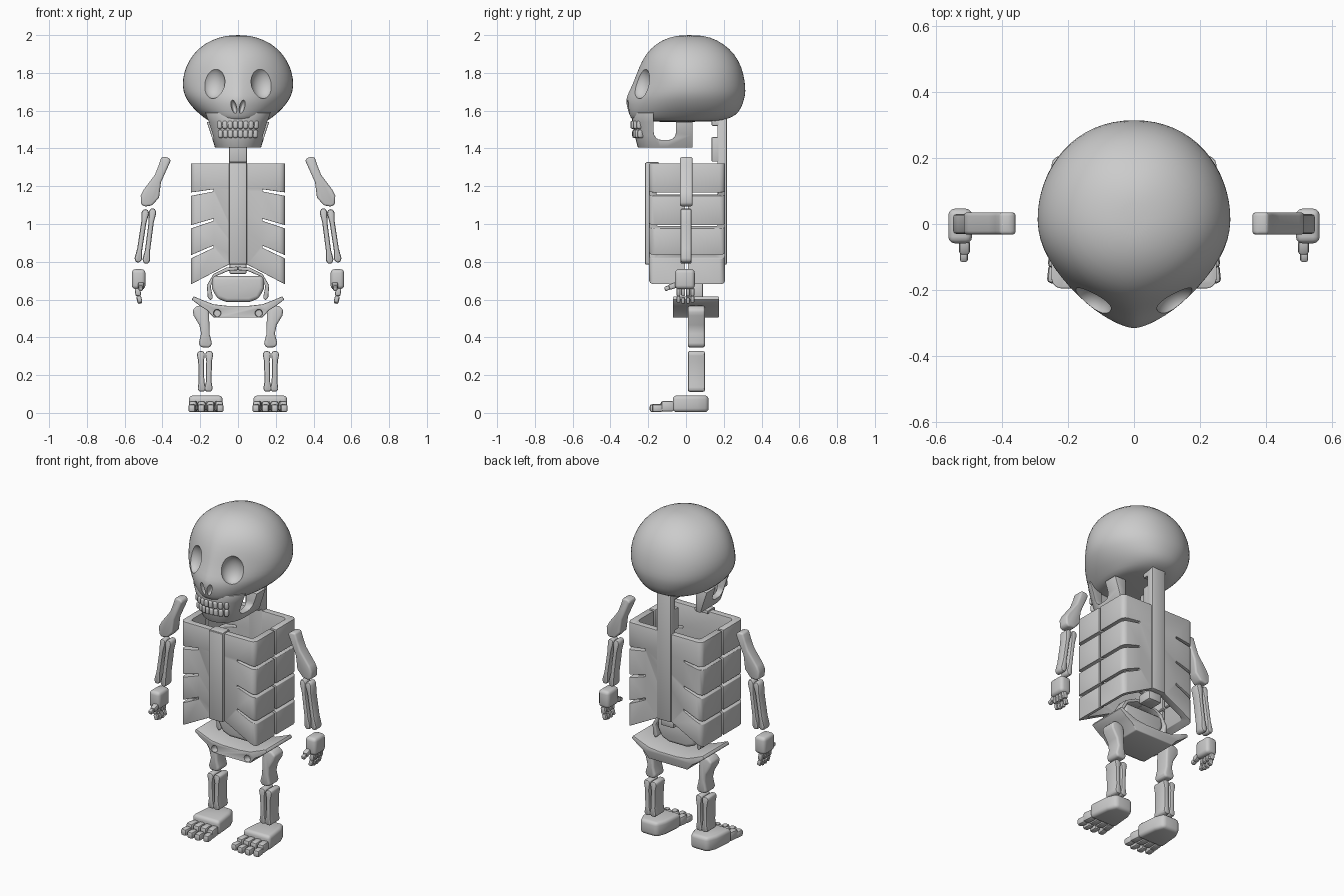
import bpy, bmesh, math
from mathutils import Matrix, Vector

if "Cube" in bpy.data.objects:
    bpy.data.objects.remove(bpy.data.objects["Cube"])

def finish(name, bm, bevel=0, seg=2, mirror=False, subsurf=0, cutters=()):
    """Turn a bmesh into an object, bake its modifiers, smooth it."""
    bmesh.ops.recalc_face_normals(bm, faces=bm.faces)
    me = bpy.data.meshes.new(name)
    bm.to_mesh(me)
    bm.free()
    ob = bpy.data.objects.new(name, me)
    bpy.context.collection.objects.link(ob)
    if subsurf:
        ob.modifiers.new("Sub", 'SUBSURF').levels = subsurf
    for c in cutters:
        m = ob.modifiers.new("Cut", 'BOOLEAN')
        m.operation, m.object, m.solver = 'DIFFERENCE', c, 'EXACT'
        c.hide_render = True
    if bevel:
        m = ob.modifiers.new("Bevel", 'BEVEL')
        m.width, m.segments, m.limit_method = bevel, seg, 'ANGLE'
        m.angle_limit = math.radians(35)
    if mirror:
        m = ob.modifiers.new("Mirror", 'MIRROR')
        m.use_mirror_merge = False
    bpy.ops.object.select_all(action='DESELECT')
    ob.select_set(True)
    bpy.context.view_layer.objects.active = ob
    bpy.ops.object.convert(target='MESH')
    bpy.ops.object.shade_smooth_by_angle(angle=math.radians(40))
    for c in cutters:
        bpy.data.objects.remove(c)
    return ob

def prism(name, pts, lo, hi, axis='y', **kw):
    """Extrude an outline: (x, z) along y, or (x, y) along z."""
    bm = bmesh.new()
    put = (lambda a, b, d: (a, d, b)) if axis == 'y' else (lambda a, b, d: (a, b, d))
    f = bm.faces.new([bm.verts.new(put(a, b, lo)) for a, b in pts])
    r = bmesh.ops.extrude_face_region(bm, geom=[f])
    bmesh.ops.translate(bm, vec=put(0, 0, hi - lo),
                        verts=[v for v in r['geom'] if isinstance(v, bmesh.types.BMVert)])
    return finish(name, bm, **kw)

def box(name, c, s, rot=0, axis='Z', **kw):
    bm = bmesh.new()
    bmesh.ops.create_cube(bm, size=1, matrix=Matrix.Translation(c) @ Matrix.Rotation(rot, 4, axis)
                          @ Matrix.Diagonal((*s, 1)))
    return finish(name, bm, **kw)

def ball(name, c, s, rot=0, axis='Z', **kw):
    bm = bmesh.new()
    bmesh.ops.create_uvsphere(bm, u_segments=32, v_segments=20, radius=1,
                              matrix=Matrix.Translation(c) @ Matrix.Rotation(rot, 4, axis)
                              @ Matrix.Diagonal((*s, 1)))
    return finish(name, bm, **kw)

def loft(rings):
    bm = bmesh.new()
    loops = [[bm.verts.new(p) for p in r] for r in rings]
    n = len(loops[0])
    for a, b in zip(loops, loops[1:]):
        for i in range(n):
            bm.faces.new((a[i], a[(i + 1) % n], b[(i + 1) % n], b[i]))
    bm.faces.new(loops[0])
    bm.faces.new(loops[-1])
    return bm

def bone(name, a, b, w, lo, hi):
    """Bone with flared ends from a to b in the front plane."""
    a, b = Vector(a), Vector(b)
    d = b - a
    n = Vector((-d.y, d.x)).normalized()
    prof = [(0, .6), (.07, 1), (.25, .68), (.75, .68), (.93, 1), (1, .6)]
    pts = [a + d * t + n * w * k for t, k in prof] + [a + d * t - n * w * k for t, k in prof[::-1]]
    return prism(name, pts, lo, hi, bevel=.01, mirror=True)

# Cranium: stacked rings (z, half width, front y, back y, front pointedness)
RINGS = [(2.0, .03, -.02, .06, 1), (1.99, .10, -.09, .13, 1), (1.955, .18, -.16, .2, 1),
         (1.9, .24, -.215, .26, 1.1), (1.83, .28, -.25, .297, 1.3), (1.76, .297, -.275, .313, 1.5),
         (1.7, .292, -.303, .318, 1.5), (1.66, .275, -.322, .31, 1.45), (1.61, .237, -.312, .293, 1.2),
         (1.575, .195, -.3, .265, 1), (1.55, .165, -.288, .21, 1), (1.54, .13, -.25, .12, 1)]

def skull_ring(z, w, yf, yb, p):
    out = []
    for i in range(32):
        t = 2 * math.pi * i / 32
        u, v = math.cos(t), math.sin(t)
        e = p if v < 0 else .92
        out.append((w * math.copysign(abs(u) ** e, u), .01 + (yb - .01) * v if v > 0 else .01 + (yf - .01) * -v, z))
    return out

cut = []
for s in (-1, 1):
    cut.append(ball("eye_cutter", (.133 * s, -.245, 1.75), (.066, .06, .086), s * .55))
    cut.append(ball("nose_cutter", (.022 * s, -.315, 1.62), (.014, .04, .038), s * .25, 'Y'))
finish("cranium", loft([skull_ring(*r) for r in RINGS]), subsurf=1, cutters=cut)

# Jaw: rounded front with open arms running back
def jaw_ring(z, w, yf):
    arc = [math.pi * i / 16 for i in range(17)]
    return [(w, .035, z)] + [(w * math.cos(a), -.1 + (yf + .1) * math.sin(a) ** .85, z) for a in arc] + [(-w, .035, z)]

jaw_cut = [box("mouth_cutter", (0, .02, 1.5), (.18, .4, .4)),
           box("cheek_cutter", (0, -.112, 1.545), (1, .118, .2), bevel=.04, seg=4),
           box("jaw_top_cutter", (0, .06, 1.64), (1, .34, .2))]
finish("jaw", loft([jaw_ring(1.405, .122, -.255), jaw_ring(1.47, .142, -.272),
                    jaw_ring(1.54, .165, -.285), jaw_ring(1.59, .185, -.285)]),
       cutters=jaw_cut, bevel=.006)

# Teeth: two rows following the jaw curve
for row, z in enumerate((1.525, 1.477)):
    for i in range(8):
        x = (i - 3.5) * (.027 - .001 * row)
        k = x / .15
        y = -.1 - (.18 - row * .01) * math.sqrt(1 - k * k) ** .85
        box("tooth", (x, y, z), (.025, .03, .042), k * .8, bevel=.009, seg=3)

# Spine with neck steps, and breastbone
box("spine", (0, .191, 1.18), (.094, .05, .79), bevel=.007)
box("neck_vertebra", (0, .165, 1.395), (.094, .06, .13), bevel=.006)
box("upper_vertebra", (0, .165, 1.54), (.094, .06, .04), bevel=.006)
box("breastbone", (0, -.195, 1.055), (.094, .045, .54), bevel=.007)
box("breastbone_cap", (0, -.178, 1.318), (.09, .065, .02), bevel=.004)

# Rib cage: hollow shell cut by slanted slots, side slits and an arched bottom
bm = bmesh.new()
bmesh.ops.create_cube(bm, size=1, matrix=Matrix.Translation((0, .006, 1)) @ Matrix.Diagonal((.5, .402, .64, 1)))
bmesh.ops.bevel(bm, geom=[e for e in bm.edges if abs(e.verts[0].co.z - e.verts[1].co.z) > .1],
                offset=.03, segments=3, profile=.5, affect='EDGES')
cut = [box("inner_cutter", (0, .006, 1), (.42, .325, 1), bevel=.02),
       box("slit_cutter", (0, .003, 1), (.8, .014, 1)),
       prism("bottom_cutter", [(-.25, .68), (-.05, .785), (.05, .785), (.25, .68), (.25, .5), (-.25, .5)], -.4, .4)]
for zo, zi in ((1.158, 1.178), (.985, 1.022), (.826, .88)):
    for s in (-1, 1):
        cut.append(prism("slot_cutter", [(.3 * s, zo - .009), (.25 * s, zo - .009), (.13 * s, zi - .006),
                                         (.13 * s, zi + .006), (.25 * s, zo + .009), (.3 * s, zo + .009)], -.4, .4))
finish("rib_cage", bm, cutters=cut, bevel=.008)

# Lower back: rounded block and floating rib straps
prism("lower_back", [(-.135, .725), (.135, .725), (.138, .66), (.11, .605), (.06, .587), (-.06, .587),
                     (-.11, .605), (-.138, .66)], .0, .085, bevel=.02, seg=3)
prism("floating_rib", [(0, .775), (.06, .77), (.13, .735), (.165, .675), (.16, .61), (.145, .595),
                       (.133, .61), (.145, .67), (.115, .725), (.05, .752), (0, .755)],
      .02, .09, bevel=.005, mirror=True)
box("lumbar", (0, .14, .765), (.09, .09, .06), bevel=.01)

# Pelvis with two round holes
half = [(.06, .567), (.13, .575), (.19, .598), (.235, .617), (.245, .6), (.2, .565), (.165, .545), (.13, .505)]
holes = []
for s in (-1, 1):
    holes.append(prism("hole_cutter", [(.11 * s + .019 * math.cos(a * math.pi / 8), .528 + .019 * math.sin(a * math.pi / 8))
                                       for a in range(16)], -.3, -.03))
prism("pelvis", half + [(-x, z) for x, z in half[::-1]], -.07, .175, cutters=holes, bevel=.005)

# Arms
prism("upper_arm", [(.355, 1.338), (.37, 1.353), (.405, 1.355), (.42, 1.31), (.44, 1.26), (.5, 1.18), (.515, 1.15),
                    (.513, 1.105), (.495, 1.092), (.455, 1.098), (.418, 1.14), (.408, 1.22)],
      -.032, .035, bevel=.012, seg=3, mirror=True)
bone("forearm_inner", (.45, 1.082), (.488, .79), .02, -.03, .03)
bone("forearm_outer", (.488, 1.078), (.531, .797), .02, -.03, .03)

# Hands: palm, four two-joint fingers and a thumb
box("palm", (.526, -.006, .708), (.072, .105, .105), bevel=.02, seg=3, mirror=True)
for i in range(4):
    y = -.04 + i * .025
    box("finger_base", (.53, y, .64), (.03, .022, .042), .15, 'Y', bevel=.008, mirror=True)
    box("finger_tip", (.522, y, .602 - .006 * (i in (1, 2))), (.025, .02, .036), .25, 'Y', bevel=.007, mirror=True)
box("thumb_base", (.513, -.07, .672), (.032, .042, .03), .35, 'X', bevel=.008, mirror=True)
box("thumb_tip", (.515, -.1, .66), (.024, .028, .024), .35, 'X', bevel=.007, mirror=True)

# Legs
prism("thigh", [(.17, .565), (.215, .568), (.24, .545), (.235, .515), (.205, .465), (.195, .42), (.208, .37),
                (.2, .348), (.15, .345), (.137, .365), (.15, .415), (.152, .48), (.155, .54)][::-1],
      .01, .1, bevel=.014, seg=3, mirror=True)
bone("shin_inner", (.152, .327), (.156, .112), .022, .01, .1)
bone("shin_outer", (.197, .327), (.192, .112), .022, .01, .1)

# Feet: block plus four two-joint toes
prism("foot", [(.115, .12), (.225, .12), (.25, .06), (.262, -.07), (.08, -.07), (.092, .06)], .004, .092,
      axis='z', bevel=.02, seg=3, mirror=True)
for i in range(4):
    x, a = .102 + i * .045, (i - 1.5) * .07
    box("toe_base", (x, -.098, .035), (.042, .07, .056), a, bevel=.012, mirror=True)
    box("toe_tip", (x + a * .05, -.163 + .012 * (i in (0, 3)), .025), (.038, .058, .042), a, bevel=.012, mirror=True)
